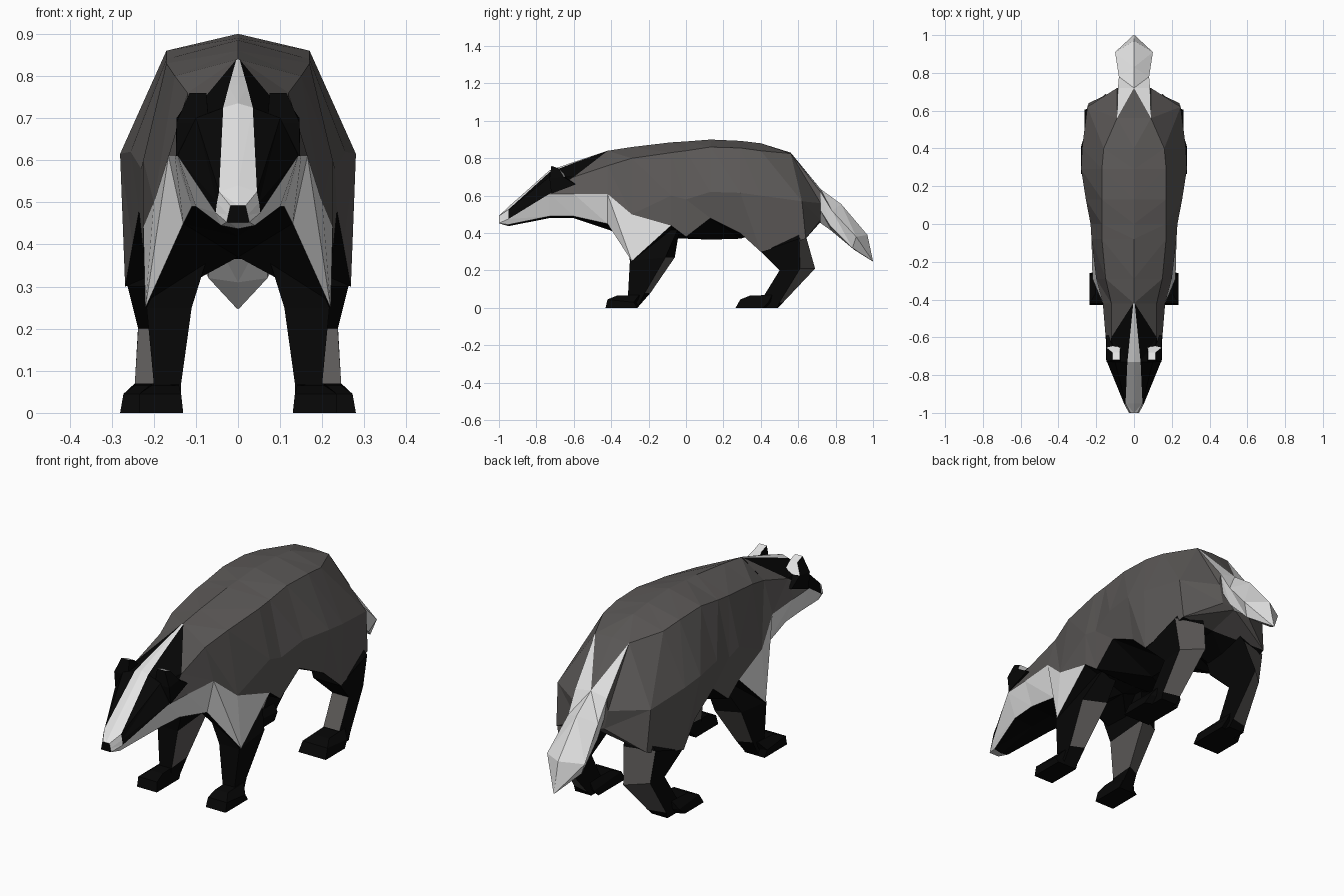
import bpy, bmesh
from mathutils import Vector

default_cube = bpy.data.objects.get("Cube")
if default_cube:
    bpy.data.objects.remove(default_cube, do_unlink=True)


def make_material(name, colour):
    material = bpy.data.materials.new(name)
    material.use_nodes = True
    material.diffuse_color = (*colour, 1)
    shader = material.node_tree.nodes["Principled BSDF"]
    shader.inputs["Base Color"].default_value = (*colour, 1)
    shader.inputs["Roughness"].default_value = 0.9
    return material


BLACK, GREY, WHITE = range(3)
materials = [
    make_material("black fur", (0.002, 0.002, 0.002)),
    make_material("grey fur", (0.105, 0.098, 0.095)),
    make_material("white fur", (0.77, 0.77, 0.77)),
]


def finish(mesh_builder, name):
    """Turn a half mesh into a mirrored, flat shaded object."""
    mesh = bpy.data.meshes.new(name)
    mesh_builder.to_mesh(mesh)
    mesh_builder.free()
    for material in materials:
        mesh.materials.append(material)
    part = bpy.data.objects.new(name, mesh)
    bpy.context.collection.objects.link(part)
    mirror = part.modifiers.new("Mirror", "MIRROR")
    mirror.merge_threshold = 0.001
    return part


def half_loft(name, rows, colour_rule, flipped=(), cap_front=False, cap_back=False):
    """Skin half sections that run from the top centre round to the underside."""
    builder = bmesh.new()
    grid = [[builder.verts.new(point) for point in row] for row in rows]
    for s in range(len(rows) - 1):
        for i in range(len(rows[0]) - 1):
            a, b = grid[s][i], grid[s][i + 1]
            c, d = grid[s + 1][i + 1], grid[s + 1][i]
            # flipped cells are split along the other diagonal
            if (s, i) in flipped:
                triangles = ((a, b, d), (b, c, d))
            else:
                triangles = ((a, b, c), (a, c, d))
            for half, triangle in enumerate(triangles):
                builder.faces.new(triangle).material_index = colour_rule(s, i, half)
    if cap_front:
        builder.faces.new(reversed(grid[0])).material_index = BLACK
    if cap_back:
        builder.faces.new(grid[-1]).material_index = GREY
    return finish(builder, name)


def sections(table):
    """Expand (y, top z, side points, bottom z); a side point may carry its own y."""
    return [[Vector((0, y, top))]
            + [Vector((p[0], p[2] if len(p) > 2 else y, p[1])) for p in sides]
            + [Vector((0, y, bottom))] for y, top, sides, bottom in table]


def prism(name, rings, colour_rule):
    """Stack rings (inner x, outer x, front y, front z, back y, back z, outer back skew)."""
    builder = bmesh.new()
    loops = []
    for inner, outer, fy, fz, by, bz, skew in rings:
        corners = ((inner, fy, fz), (outer, fy, fz), (outer, by - skew, bz), (inner, by, bz))
        loops.append([builder.verts.new(corner) for corner in corners])
    for level, (low, high) in enumerate(zip(loops, loops[1:])):
        for side in range(4):
            after = (side + 1) % 4
            face = builder.faces.new((low[side], low[after], high[after], high[side]))
            face.material_index = colour_rule(level, side)
    for end, loop in ((-1, loops[0]), (len(rings), loops[-1])):
        builder.faces.new(loop).material_index = colour_rule(end, -1)
    bmesh.ops.recalc_face_normals(builder, faces=builder.faces)
    return finish(builder, name)


FRONT, OUTER, BACK, INNER = range(4)

# Torso: back, flank, lower flank and belly bands
torso = sections([
    (-0.42, 0.84, [(0.12, 0.76), (0.165, 0.61), (0.13, 0.45)], 0.42),
    (-0.29, 0.86, [(0.15, 0.80), (0.20, 0.50), (0.22, 0.25)], 0.37),
    (-0.08, 0.885, [(0.17, 0.83), (0.225, 0.60), (0.225, 0.44)], 0.37),
    (0.0, 0.89, [(0.17, 0.84), (0.23, 0.58), (0.225, 0.38)], 0.37),
    (0.13, 0.90, [(0.17, 0.86), (0.255, 0.62), (0.235, 0.48)], 0.365),
    (0.29, 0.893, [(0.17, 0.855), (0.28, 0.615), (0.25, 0.40)], 0.37),
    (0.40, 0.88, [(0.16, 0.84), (0.275, 0.60), (0.268, 0.30)], 0.40),
    (0.56, 0.83, [(0.09, 0.825), (0.247, 0.57, 0.62), (0.24, 0.37, 0.64)], 0.42),
    (0.72, 0.635, [(0.085, 0.62), (0.09, 0.56), (0.07, 0.47)], 0.46),
])


def torso_colour(s, i, half):
    if i == 3:
        return BLACK if s < 7 else GREY
    if i == 2 and (s == 0 or (s == 1 and half == 0)):
        return WHITE
    if i == 0 and s == 7 and half == 1:
        return WHITE
    return GREY


half_loft("torso", torso, torso_colour, flipped={(7, 0)}, cap_back=True)

# Head: centre stripe, face mask, cheek and jaw bands, ending in the nose pad
head = sections([
    (-1.0, 0.492, [(0.018, 0.492), (0.023, 0.47), (0.027, 0.453), (0.02, 0.452)], 0.452),
    (-0.95, 0.54, [(0.045, 0.525), (0.05, 0.50), (0.053, 0.475), (0.04, 0.445)], 0.437),
    (-0.73, 0.735, [(0.035, 0.725), (0.10, 0.70), (0.143, 0.61), (0.10, 0.49)], 0.48),
    (-0.60, 0.78, [(0.022, 0.775), (0.12, 0.70), (0.15, 0.61), (0.11, 0.49)], 0.48),
    (-0.42, 0.84, [(0.004, 0.839), (0.12, 0.76), (0.165, 0.61), (0.13, 0.45)], 0.42),
])


def head_colour(s, i, half):
    if i == 0 or s == 0 or i == 3:
        return WHITE
    if i == 4:
        return BLACK
    if s == 3:
        return BLACK if i == 1 and half == 0 else GREY
    if s == 2 and i == 2:
        return BLACK if half == 0 else GREY
    return BLACK


half_loft("head", head, head_colour, flipped={(3, 1), (2, 2)}, cap_front=True)

# Ears: dark in front, pale behind
prism("ears", [(0.07, 0.147, -0.72, 0.61, -0.59, 0.66, 0),
               (0.07, 0.146, -0.73, 0.69, -0.635, 0.70, 0.02),
               (0.075, 0.115, -0.72, 0.76, -0.68, 0.745, 0)],
      lambda level, side: WHITE if level == 3 or (level == 1 and side == BACK) else BLACK)

# Tail: a drooping brush with a ridge on top
tail = [[Vector(point) for point in row] for row in (
    [(0, 0.72, 0.635), (0.085, 0.72, 0.62), (0.07, 0.72, 0.52), (0, 0.71, 0.46)],
    [(0, 0.83, 0.555), (0.08, 0.78, 0.52), (0.07, 0.77, 0.44), (0, 0.78, 0.41)],
    [(0, 0.97, 0.39), (0.10, 0.91, 0.38), (0.07, 0.89, 0.32), (0, 0.90, 0.31)],
    [(0, 1.0, 0.25), (0.003, 1.0, 0.249), (0.003, 1.0, 0.248), (0, 1.0, 0.247)],
)]
half_loft("tail", tail, lambda s, i, half: WHITE)

# Front legs and paws: grey shows on the back and inside of the shin
prism("front_legs", [(0.135, 0.205, -0.32, 0, -0.26, 0, 0),
                     (0.135, 0.20, -0.31, 0.07, -0.19, 0.08, 0.03),
                     (0.11, 0.217, -0.30, 0.25, -0.06, 0.27, 0.05),
                     (0.06, 0.14, -0.32, 0.41, -0.03, 0.45, 0)],
      lambda level, side: GREY if level == 1 and side in (BACK, INNER) else BLACK)
prism("front_paws", [(0.13, 0.235, -0.43, 0, -0.26, 0, 0),
                     (0.135, 0.235, -0.42, 0.045, -0.24, 0.03, 0.04),
                     (0.14, 0.205, -0.37, 0.065, -0.21, 0.07, 0.04)],
      lambda level, side: BLACK)


# Hind legs and paws: grey shows on the front of the shin and behind the hock
def hind_leg_colour(level, side):
    shin_front = level == 1 and side == FRONT
    behind = level in (1, 2) and side == BACK
    return GREY if shin_front or behind else BLACK


prism("hind_legs", [(0.16, 0.245, 0.36, 0, 0.49, 0, 0),
                    (0.16, 0.245, 0.42, 0.07, 0.52, 0.03, 0.02),
                    (0.15, 0.237, 0.50, 0.20, 0.69, 0.21, 0.08),
                    (0.12, 0.262, 0.40, 0.30, 0.645, 0.37, 0.04),
                    (0.10, 0.19, 0.38, 0.42, 0.60, 0.45, 0)],
      hind_leg_colour)
prism("hind_paws", [(0.135, 0.28, 0.265, 0, 0.47, 0, 0.06),
                    (0.14, 0.272, 0.29, 0.045, 0.50, 0.03, 0.06),
                    (0.16, 0.245, 0.34, 0.065, 0.50, 0.07, 0.04)],
      lambda level, side: BLACK)
